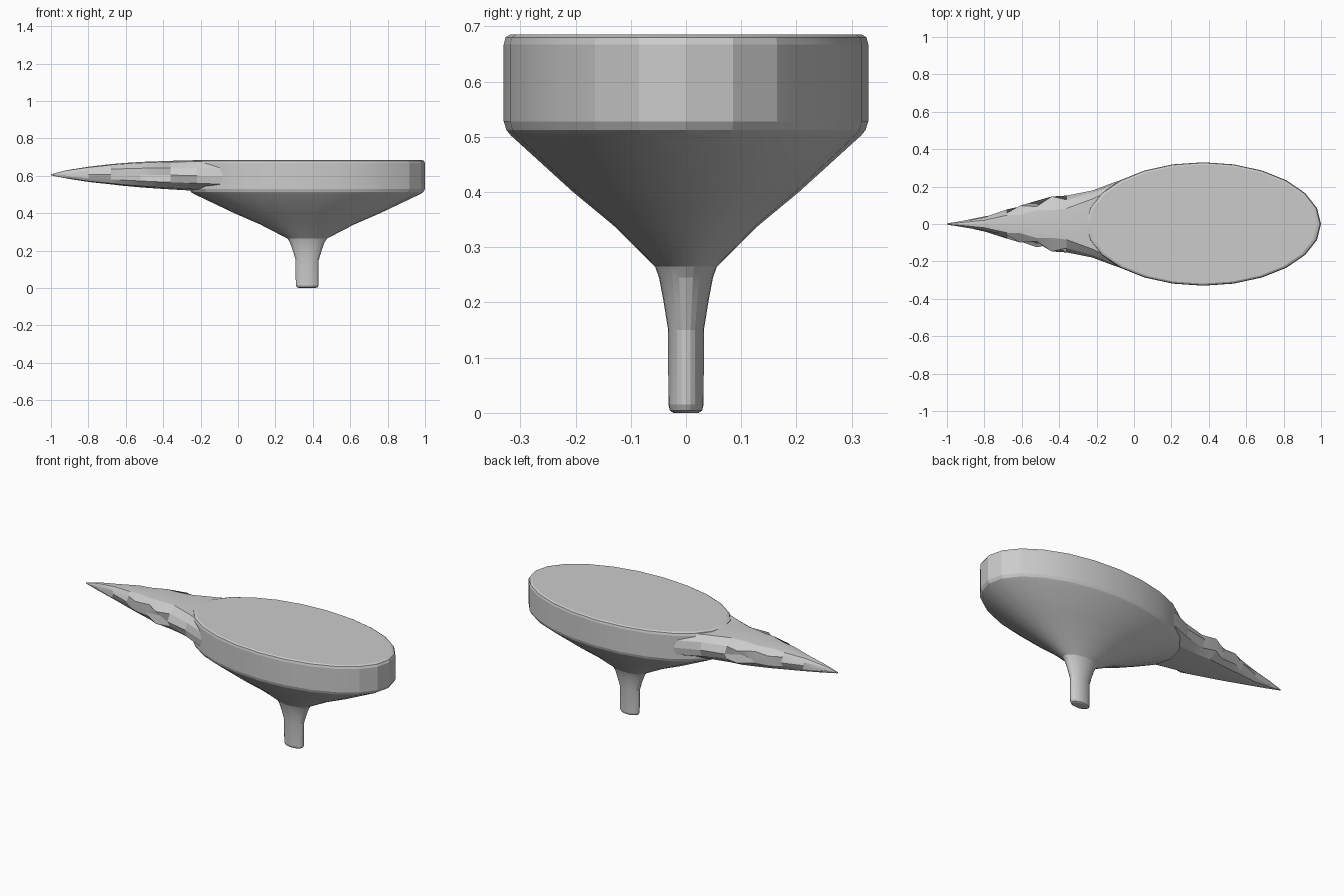
import bpy, bmesh, math

if "Cube" in bpy.data.objects:
    bpy.data.objects.remove(bpy.data.objects["Cube"])

grey = bpy.data.materials.new("plain grey")
grey.diffuse_color = (0.6, 0.6, 0.6, 1)
grey.use_nodes = True
grey.node_tree.nodes["Principled BSDF"].inputs["Base Color"].default_value = grey.diffuse_color


def loft(name, rings, angle):
    """Skin a list of equal-length closed rings and cap both ends."""
    bm = bmesh.new()
    loops = [[bm.verts.new(p) for p in ring] for ring in rings]
    n = len(loops[0])
    for a, b in zip(loops, loops[1:]):
        for i in range(n):
            j = (i + 1) % n
            bm.faces.new((a[i], a[j], b[j], b[i]))
    bm.faces.new(loops[0])
    bm.faces.new(loops[-1])
    bmesh.ops.recalc_face_normals(bm, faces=bm.faces[:])
    mesh = bpy.data.meshes.new(name)
    bm.to_mesh(mesh)
    bm.free()
    mesh.materials.append(grey)
    ob = bpy.data.objects.new(name, mesh)
    bpy.context.collection.objects.link(ob)
    bpy.ops.object.select_all(action='DESELECT')
    ob.select_set(True)
    bpy.context.view_layer.objects.active = ob
    bpy.ops.object.shade_smooth_by_angle(angle=math.radians(angle))
    return ob


# Oval dish, cone and stem: one profile of (scale, height) swept round an ellipse
CX, RX, RY, SIDES = 0.37, 0.63, 0.33, 24
profile = [(0.07, 0.0), (0.088, 0.004), (0.097, 0.015), (0.098, 0.15),
           (0.125, 0.205), (0.148, 0.245), (0.17, 0.265), (0.40, 0.34),
           (0.62, 0.4), (0.96, 0.502), (0.985, 0.512), (1.0, 0.528),
           (1.0, 0.667), (0.99, 0.68), (0.965, 0.685)]


def oval(s, z):
    return [(CX + RX * s * math.cos(k * math.tau / SIDES),
             RY * s * math.sin(k * math.tau / SIDES), z) for k in range(SIDES)]


loft("dish_and_stem", [oval(s, z) for s, z in profile], 14)

# Pointed tail with faceted flanks.
# x, half width, top, bottom, then width factors: deck, upper, middle, lower
stations = [
    (-1.00, 0.003, 0.608, 0.602, 0.5, 0.8, 1.0, 0.8),
    (-0.92, 0.016, 0.629, 0.586, 0.5, 0.8, 1.0, 0.8),
    (-0.80, 0.040, 0.648, 0.567, 0.5, 0.9, 0.9, 1.0),
    (-0.68, 0.078, 0.662, 0.554, 0.6, 0.75, 1.0, 0.75),
    (-0.61, 0.098, 0.668, 0.546, 0.5, 1.0, 0.75, 0.95),
    (-0.52, 0.124, 0.674, 0.538, 0.6, 0.75, 1.0, 0.8),
    (-0.44, 0.147, 0.677, 0.532, 0.5, 1.0, 0.75, 1.0),
    (-0.36, 0.152, 0.680, 0.527, 0.55, 0.85, 1.0, 0.85),
    (-0.22, 0.180, 0.682, 0.519, 0.75, 0.93, 1.0, 0.95),
    (-0.10, 0.225, 0.683, 0.513, 0.85, 0.97, 1.0, 0.98),
    (0.00, 0.255, 0.681, 0.513, 0.85, 0.97, 1.0, 0.98)]


def tail_ring(x, w, top, bottom, deck, upper, middle, lower):
    h = top - bottom
    half = [(deck * w, top - 0.04 * h), (upper * w, bottom + 0.75 * h),
            (middle * w, bottom + 0.5 * h), (lower * w, bottom + 0.25 * h),
            (0.65 * w, bottom + 0.05 * h)]
    right = [(x, y, z) for y, z in half]
    left = [(x, -y, z) for y, z in reversed(half)]
    return [(x, 0, top)] + right + [(x, 0, bottom)] + left


loft("faceted_tail", [tail_ring(*s) for s in stations], 14)
